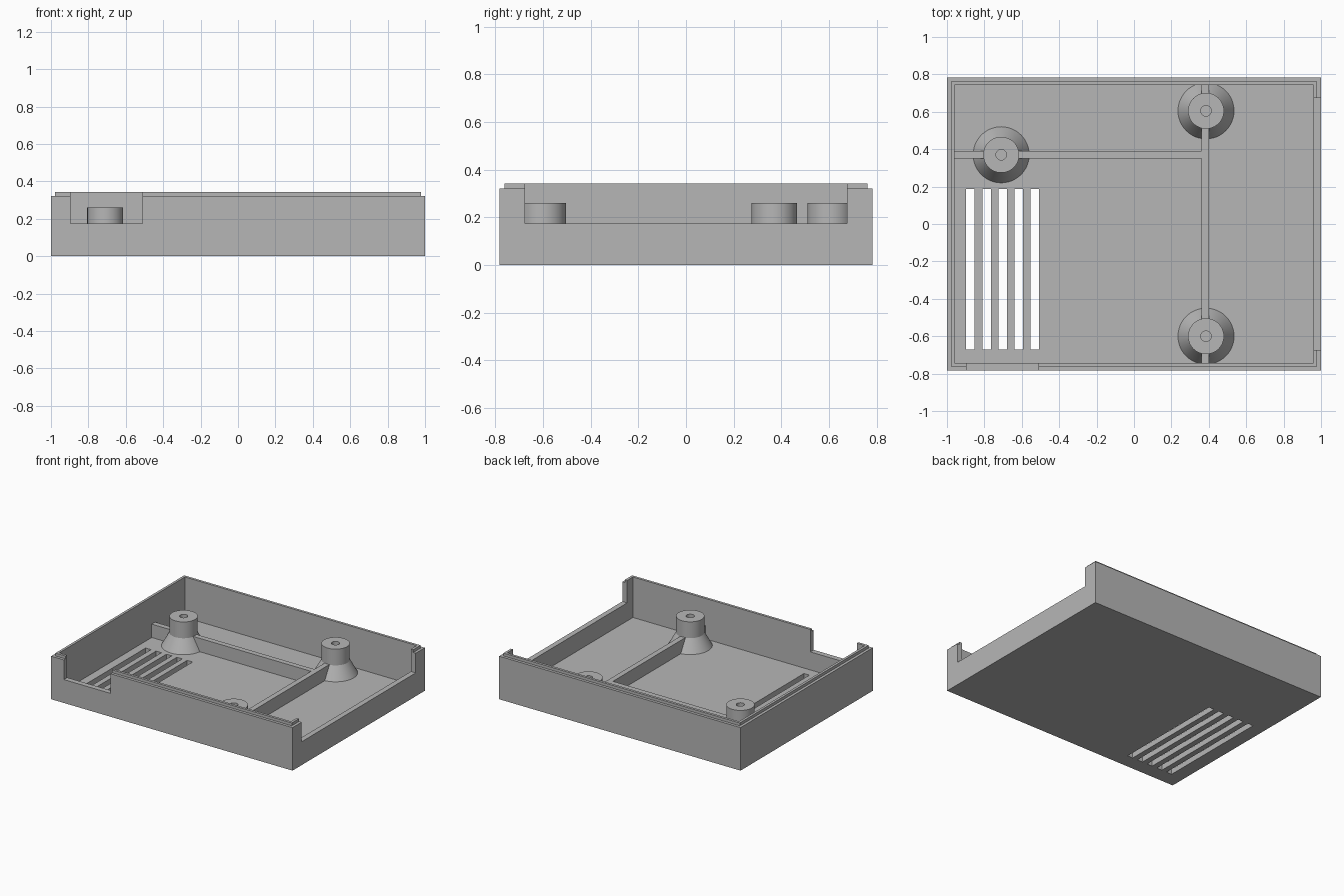
import bpy, bmesh, math

cube = bpy.data.objects.get("Cube")
if cube:
    bpy.data.objects.remove(cube, do_unlink=True)

grey = bpy.data.materials.new("grey_plastic")
grey.use_nodes = True
COLOUR = (0.47, 0.47, 0.47, 1)
grey.diffuse_color = COLOUR
grey.node_tree.nodes["Principled BSDF"].inputs["Base Color"].default_value = COLOUR

HALF_X, HALF_Y = 1.0, 0.783
WALL, STEP = 0.04, 0.021
FLOOR, RIM, LIP = 0.04, 0.322, 0.343
RIB_TOP, POST_TOP = 0.14, 0.26
IN_X, IN_Y = HALF_X - WALL, HALF_Y - WALL


def finish(name, bm):
    bmesh.ops.recalc_face_normals(bm, faces=bm.faces[:])
    mesh = bpy.data.meshes.new(name)
    bm.to_mesh(mesh)
    bm.free()
    mesh.materials.append(grey)
    obj = bpy.data.objects.new(name, mesh)
    bpy.context.collection.objects.link(obj)
    return obj


def add_box(bm, x0, x1, y0, y1, z0, z1):
    verts = bmesh.ops.create_cube(bm, size=1)["verts"]
    for v in verts:
        v.co.x = x1 if v.co.x > 0 else x0
        v.co.y = y1 if v.co.y > 0 else y0
        v.co.z = z1 if v.co.z > 0 else z0


def activate(obj):
    bpy.ops.object.select_all(action='DESELECT')
    obj.select_set(True)
    bpy.context.view_layer.objects.active = obj


# Tray: nested rectangles joined into floor, walls and stepped lip
bm = bmesh.new()
rings = []
for inset, z in ((0, 0), (0, RIM), (STEP, RIM), (STEP, LIP), (WALL, LIP), (WALL, FLOOR)):
    x, y = HALF_X - inset, HALF_Y - inset
    rings.append([bm.verts.new((sx * x, sy * y, z))
                  for sx, sy in ((-1, -1), (1, -1), (1, 1), (-1, 1))])
for a, b in zip(rings, rings[1:]):
    for i in range(4):
        j = (i + 1) % 4
        bm.faces.new((a[i], a[j], b[j], b[i]))
bm.faces.new(rings[0][::-1])
bm.faces.new(rings[-1])
tray = finish("tray", bm)

# Wall openings and floor vents
bm = bmesh.new()
add_box(bm, -0.895, -0.51, -0.9, -0.7, 0.175, 0.5)
add_box(bm, 0.9, 1.1, -0.675, 0.675, 0.175, 0.5)
for i in range(5):
    x = -0.897 + i * 0.0862
    add_box(bm, x, x + 0.045, -0.672, 0.188, -0.1, 0.1)
cutter = finish("opening_cutter", bm)
cutter.hide_render = True

activate(tray)
mod = tray.modifiers.new("openings", 'BOOLEAN')
mod.operation = 'DIFFERENCE'
mod.solver = 'EXACT'
mod.object = cutter
bpy.ops.object.modifier_apply(modifier=mod.name)
bpy.data.objects.remove(cutter, do_unlink=True)

# Screw posts: flared foot, straight neck and blind hole
POSTS = {"rear_right_post": (-0.71, 0.37),
         "rear_left_post": (0.385, 0.605),
         "front_left_post": (0.385, -0.6)}
PROFILE = [(0, FLOOR + 0.005), (0.028, FLOOR + 0.005), (0.028, POST_TOP), (0.096, POST_TOP),
           (0.096, RIB_TOP - 0.002), (0.15, FLOOR), (0.15, FLOOR - 0.01), (0, FLOOR - 0.01)]
for name, (px, py) in POSTS.items():
    bm = bmesh.new()
    verts = [bm.verts.new((r, 0, z)) for r, z in PROFILE]
    edges = [bm.edges.new(pair) for pair in zip(verts, verts[1:])]
    bmesh.ops.spin(bm, geom=verts + edges, cent=(0, 0, 0), axis=(0, 0, 1),
                   angle=math.tau, steps=48, use_duplicate=False)
    bmesh.ops.remove_doubles(bm, verts=bm.verts[:], dist=0.0005)
    post = finish(name, bm)
    post.location = (px, py, 0)
    activate(post)
    bpy.ops.object.shade_smooth_by_angle(angle=math.radians(25))

# Floor ribs, stopping inside the post walls so the holes stay open
GAP, HALF_RIB, SINK = 0.06, 0.02, 0.01
cross_x, cross_y = 0.38, 0.37
bm = bmesh.new()
for y0, y1 in ((-IN_Y - SINK, -0.6 - GAP), (-0.6 + GAP, 0.605 - GAP), (0.605 + GAP, IN_Y + SINK)):
    add_box(bm, cross_x - HALF_RIB, cross_x + HALF_RIB, y0, y1, FLOOR - SINK, RIB_TOP)
finish("long_rib", bm)

bm = bmesh.new()
for x0, x1 in ((-IN_X - SINK, -0.71 - GAP), (-0.71 + GAP, cross_x - HALF_RIB)):
    add_box(bm, x0, x1, cross_y - HALF_RIB, cross_y + HALF_RIB, FLOOR - SINK, RIB_TOP)
finish("cross_rib", bm)
